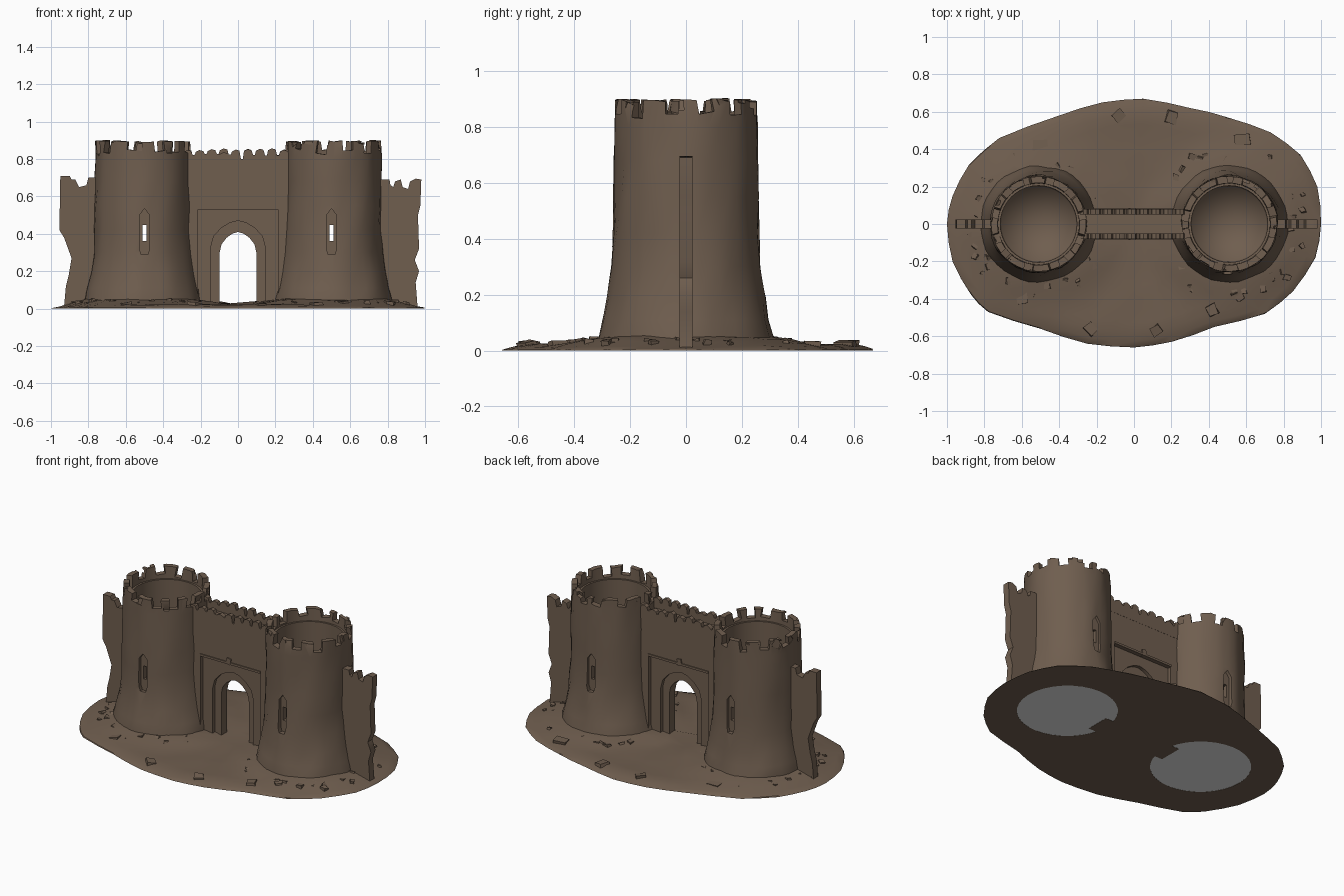
import bpy, bmesh, math, random
from mathutils import Vector, Matrix, noise

if "Cube" in bpy.data.objects:
    bpy.data.objects.remove(bpy.data.objects["Cube"])

random.seed(4)
U = random.uniform
stone = bpy.data.materials.new("brown_stone")
stone.diffuse_color = (0.16, 0.112, 0.078, 1)
stone.use_nodes = True
stone.node_tree.nodes["Principled BSDF"].inputs["Base Color"].default_value = stone.diffuse_color
grey = bpy.data.materials.new("light_grey")
grey.diffuse_color = (0.8, 0.8, 0.8, 1)
grey.use_nodes = True
grey.node_tree.nodes["Principled BSDF"].inputs["Base Color"].default_value = grey.diffuse_color


def wobble(p, f=6, seed=0):
    return noise.noise(Vector((p[0] * f + seed, p[1] * f + 3.1, p[2] * f + 7.7)))


def make(name, bm, mat=stone):
    bmesh.ops.recalc_face_normals(bm, faces=bm.faces)
    me = bpy.data.meshes.new(name)
    bm.to_mesh(me)
    bm.free()
    ob = bpy.data.objects.new(name, me)
    bpy.context.collection.objects.link(ob)
    me.materials.append(mat)
    return ob


def finish(ob, angle=38):
    ob.data.shade_smooth()
    ob.data.set_sharp_from_angle(angle=math.radians(angle))


def add_box(bm, centre, size, rot=None):
    m = Matrix.Translation(centre) @ (rot or Matrix()) @ Matrix.Diagonal((*size, 1))
    return bmesh.ops.create_cube(bm, size=1, matrix=m)["verts"]


def add_prism(bm, pts, y0, y1):
    # extrude an x-z outline along y
    f = bm.faces.new([bm.verts.new((x, y0, z)) for x, z in pts])
    r = bmesh.ops.extrude_face_region(bm, geom=[f])
    vs = [g for g in r["geom"] if isinstance(g, bmesh.types.BMVert)]
    bmesh.ops.translate(bm, verts=vs, vec=(0, y1 - y0, 0))


def carve(ob, bm):
    cutter = make("cutter", bm)
    cutter.hide_render = True
    mod = ob.modifiers.new("cut", "BOOLEAN")
    mod.operation, mod.solver, mod.object = "DIFFERENCE", "EXACT", cutter
    mod.use_self = True
    bpy.context.view_layer.update()
    dg = bpy.context.evaluated_depsgraph_get()
    me = bpy.data.meshes.new_from_object(ob.evaluated_get(dg))
    ob.modifiers.clear()
    ob.data = me
    bpy.data.objects.remove(cutter)


def arch(half, spring, apex):
    # pointed arch outline
    h = apex - spring
    right = [(half, -.1), (half, spring), (half * .9, spring + h * .4), (half * .62, spring + h * .72),
             (half * .3, spring + h * .92)]
    return right + [(0, apex)] + [(-x, z) for x, z in right[::-1]]


# Ground mound with an irregular oval edge
RIM = [(1, 0), (.98, .2), (.89, .37), (.73, .49), (.5, .57), (.3, .62), (.05, .67), (-.17, .65),
       (-.4, .58), (-.72, .46), (-.88, .32), (-.97, .15), (-1, 0), (-.97, -.2), (-.87, -.38),
       (-.78, -.47), (-.5, -.56), (-.25, -.64), (0, -.66), (.2, -.63), (.43, -.55), (.7, -.48),
       (.85, -.36), (.97, -.18)]
rim = []
for i, a in enumerate(RIM):
    b = RIM[(i + 1) % len(RIM)]
    rim += [a, ((a[0] + b[0]) * .503, (a[1] + b[1]) * .503)]


def ground_z(x, y, s):
    d = min(math.hypot(x - .51, y), math.hypot(x + .51, y))
    near = max(0, 1 - max(0, d - .3) / .17)
    return (.022 * min(1, (1 - s) / .1 + .1) + .03 * near * min(1, (1 - s) / .2)
            + .008 * wobble((x, y, 0), 9))


bm = bmesh.new()
rings = [[bm.verts.new((x, y, 0)) for x, y in rim]]
for s in (.995, .95, .88, .8, .7, .6, .5, .4, .28, .15):
    rings.append([bm.verts.new((x * s, y * s, max(.003, ground_z(x * s, y * s, s)))) for x, y in rim])
n = len(rim)
for lo, hi in zip(rings, rings[1:]):
    for i in range(n):
        bm.faces.new((lo[i], lo[(i + 1) % n], hi[(i + 1) % n], hi[i]))
bm.faces.new(rings[-1])
bm.faces.new(rings[0][::-1])
ground = make("ground_mound", bm)
bm = bmesh.new()
for sx in (-.51, .51):
    bmesh.ops.create_cone(bm, cap_ends=True, segments=32, radius1=.297, radius2=.297, depth=.4,
                          matrix=Matrix.Translation((sx, 0, 0)))
carve(ground, bm)
finish(ground, 30)

# Grey undersides of the towers
for name, sx in (("left_tower_underside", -.51), ("right_tower_underside", .51)):
    bm = bmesh.new()
    bmesh.ops.create_circle(bm, cap_ends=True, segments=32, radius=.3,
                            matrix=Matrix.Translation((sx, 0, .001)) @ Matrix.Rotation(math.pi, 4, "X"))
    make(name, bm, grey)

# Round hollow towers: flared foot, ledge inside the parapet, sunken floor
PROFILE = [(.316, 0), (.312, .05), (.297, .11), (.28, .19), (.263, .3), (.259, .42), (.257, .55),
           (.256, .68), (.255, .8), (.254, .895), (.22, .895), (.217, .82), (.205, .82), (.203, .5),
           (.2, .07)]
SEG = 40


def tower(name, cx, seed):
    bm = bmesh.new()
    rows = []
    for k, (r, z) in enumerate(PROFILE):
        row = []
        for i in range(SEG):
            a = 2 * math.pi * i / SEG
            c, s = math.cos(a), math.sin(a)
            rr = r + (.013 * wobble((c * .35, s * .35, z), 8, seed) if k < 9 else 0)
            zz = z + (.012 * wobble((c, s, 0), 4, seed) if .89 < z else 0)
            row.append(bm.verts.new((cx + rr * c, rr * s, zz)))
        rows.append(row)
    for lo, hi in zip(rows, rows[1:]):
        for i in range(SEG):
            bm.faces.new((lo[i], lo[(i + 1) % SEG], hi[(i + 1) % SEG], hi[i]))
    for row, z in ((rows[0], 0), (rows[-1], .06)):
        mid = bm.verts.new((cx, 0, z))
        for i in range(SEG):
            bm.faces.new((row[i], row[(i + 1) % SEG], mid))
    ob = make(name, bm)

    # gaps between the battlements, with some wide broken ones, plus worn chips
    bm = bmesh.new()
    for k in range(12):
        a = math.radians(30 * k + 15 + U(-4, 4))
        add_box(bm, (cx + .245 * math.cos(a), .245 * math.sin(a), .95 + U(-.014, .012)),
                (.12, U(.035, .06), .22), Matrix.Rotation(a, 4, "Z") @ Matrix.Rotation(U(-.2, .2), 4, "X"))
    carve(ob, bm)
    bm = bmesh.new()
    for k in range(14):
        a = math.radians(k * 25.7 + U(-8, 8))
        r = .265 + U(-.008, .008)
        add_box(bm, (cx + r * math.cos(a), r * math.sin(a), U(.85, .92)),
                (.04, U(.03, .06), U(.04, .07)),
                Matrix.Rotation(a, 4, "Z") @ Matrix.Rotation(U(-.6, .6), 4, "X") @ Matrix.Rotation(U(-.3, .3), 4, "Y"))
    carve(ob, bm)

    # window niches and slits, front and back
    wx = .5 if cx > 0 else -.5
    niche = [(wx - .018, .29), (wx + .018, .29), (wx + .027, .32), (wx + .027, .5), (wx, .535), (wx - .027, .5),
             (wx - .027, .32)]
    bm = bmesh.new()
    add_prism(bm, niche, -.4, -.238)
    add_prism(bm, niche, .238, .4)
    carve(ob, bm)
    bm = bmesh.new()
    add_box(bm, (wx, 0, .405), (.02, .8, .085))
    carve(ob, bm)

    # open the foot, since the grey underside closes it
    bm = bmesh.new()
    bm.from_mesh(ob.data)
    bmesh.ops.delete(bm, geom=[f for f in bm.faces if all(v.co.z < .002 for v in f.verts)], context="FACES")
    bm.to_mesh(ob.data)
    bm.free()
    finish(ob)
    # soften the join of floor and inner wall
    for e in ob.data.edges:
        if all(math.hypot(ob.data.vertices[i].co.x - cx, ob.data.vertices[i].co.y) < .21
               and ob.data.vertices[i].co.z < .1 for i in e.vertices):
            e.use_edge_sharp = False


tower("left_tower", -.51, 0)
tower("right_tower", .51, 20)

# Gate wall with stepped recesses and a pointed archway
bm = bmesh.new()
add_box(bm, (0, 0, .39), (.56, .156, .78))
wall = make("gate_wall", bm)
bm = bmesh.new()
for s in (-1, 1):
    add_prism(bm, [(-.215, -.1), (.215, -.1), (.215, .535), (-.215, .535)], s * .052, s * .2)
carve(wall, bm)
bm = bmesh.new()
for s in (-1, 1):
    add_prism(bm, arch(.145, .33, .47), s * .03, s * .2)
carve(wall, bm)
bm = bmesh.new()
add_prism(bm, arch(.098, .3, .41), -.3, .3)
carve(wall, bm)
finish(wall, 30)

# Hood ledges over the gate, and a broken keystone
bm = bmesh.new()
for s in (-1, 1):
    add_box(bm, (0, s * .07, .538), (.43, .028, .014))
    add_box(bm, (-.01, s * .075, .55), (.03, .02, .04), Matrix.Rotation(.2, 4, "Y"))
finish(make("gate_ledges", bm))

# Worn parapets on both sides of the walkway
for name, s in (("front_parapet", -1), ("back_parapet", 1)):
    pts = [(.29, .74), (-.29, .74)]
    x = -.29
    while x < .25:
        top = .845 + U(-.012, .014)
        low = .8 if abs(x + .045) < .03 else .822 + U(-.008, .006)
        pts += [(x, top - .01), (x + .02, top), (x + .04, top - .006), (x + .048, low), (x + .058, low)]
        x += .0644
    pts.append((.29, .82))
    bm = bmesh.new()
    add_prism(bm, pts, s * .05, s * .079)
    finish(make(name, bm))

# Broken wing walls at the ends
LEFT = [(.72, .01), (.72, .7), (.8, .7), (.81, .66), (.85, .65), (.87, .69), (.89, .69), (.9, .71), (.95, .71),
        (.955, .42), (.93, .38), (.89, .27), (.905, .18), (.92, .12), (.93, .01)]
RIGHT = [(.72, .01), (.72, .7), (.75, .69), (.81, .69), (.815, .66), (.83, .65), (.84, .68), (.87, .69),
         (.88, .65), (.91, .64), (.92, .68), (.95, .695), (.98, .69), (.975, .55), (.962, .5), (.968, .32),
         (.945, .26), (.968, .2), (.95, .14), (.96, .01)]
for name, pts, s in (("left_wing_wall", LEFT, -1), ("right_wing_wall", RIGHT, 1)):
    bm = bmesh.new()
    add_prism(bm, [(s * x, z) for x, z in pts], -.023, .023)
    finish(make(name, bm))

# Rubble around the tower feet and fallen slabs near the rim
bm = bmesh.new()
for k in range(90):
    cx = random.choice((-.51, .51))
    a, r = U(0, 2 * math.pi), U(.315, .42)
    x, y = cx + r * math.cos(a), r * math.sin(a)
    if abs(x) < .2 or abs(x) > .92:
        continue
    d = U(.012, .035)
    add_box(bm, (x, y, .035 - (r - .31) * .1), (d, d * U(.6, 1.3), d * .8),
            Matrix.Rotation(U(0, 3), 4, "Z") @ Matrix.Rotation(U(-.5, .5), 4, "X"))
for x, y in ((.2, .57), (-.08, .58), (-.23, -.56), (.12, -.57), (.42, -.46), (-.6, -.4), (.58, .45), (-.5, .42)):
    add_box(bm, (x, y, .022), (U(.05, .09), U(.04, .06), .022),
            Matrix.Rotation(U(0, 3), 4, "Z") @ Matrix.Rotation(U(-.2, .2), 4, "X"))
for v in bm.verts:
    v.co += Vector((U(-.005, .005), U(-.005, .005), U(-.003, .003)))
    v.co.z = max(v.co.z, .002)
finish(make("rubble", bm))
